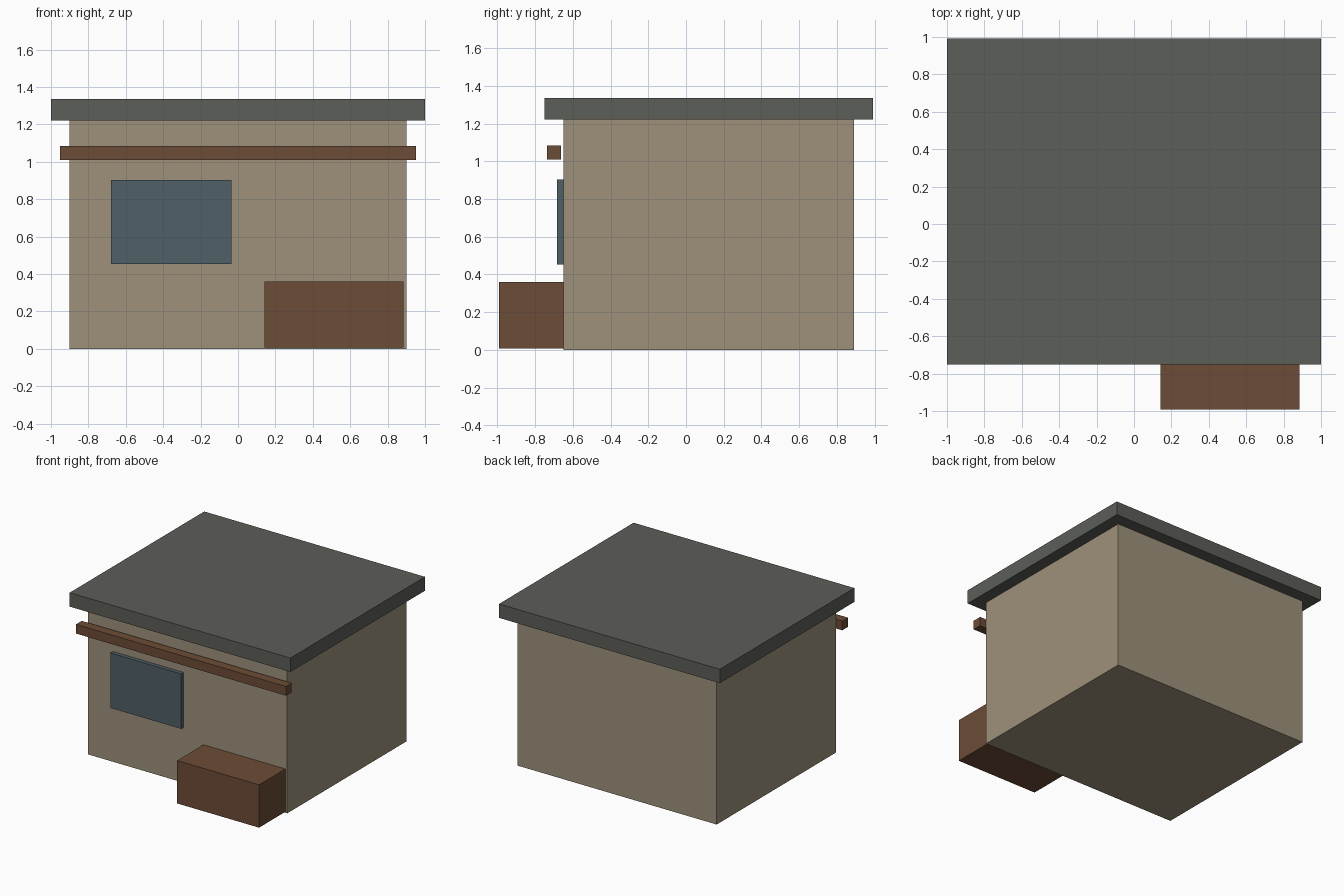
import bpy
import bmesh
from mathutils import Vector

if "Cube" in bpy.data.objects:
    bpy.data.objects.remove(bpy.data.objects["Cube"])


def material(name, rgb):
    m = bpy.data.materials.new(name)
    m.diffuse_color = (*rgb, 1.0)
    m.use_nodes = True
    m.node_tree.nodes["Principled BSDF"].inputs["Base Color"].default_value = m.diffuse_color
    return m


def box(name, x, y, z, mat):
    """Box spanning the (min, max) ranges on each axis."""
    bm = bmesh.new()
    bmesh.ops.create_cube(bm, size=1.0)
    bmesh.ops.scale(bm, vec=Vector([r[1] - r[0] for r in (x, y, z)]), verts=bm.verts)
    bmesh.ops.translate(bm, vec=Vector([(r[0] + r[1]) / 2 for r in (x, y, z)]), verts=bm.verts)
    mesh = bpy.data.meshes.new(name)
    bm.to_mesh(mesh)
    bm.free()
    mesh.materials.append(mat)
    obj = bpy.data.objects.new(name, mesh)
    bpy.context.collection.objects.link(obj)
    return obj


plaster = material("plaster", (0.34, 0.285, 0.195))
slate = material("slate", (0.107, 0.112, 0.098))
wood = material("wood", (0.15, 0.072, 0.037))
glass = material("glass", (0.08, 0.117, 0.133))

# Main volume and overhanging flat roof
box("walls", (-0.902, 0.902), (-0.651, 0.891), (0.0, 1.222), plaster)
box("roof", (-1.0, 1.0), (-0.75, 0.991), (1.222, 1.336), slate)

# Front details: beam standing just off the wall, window panel, porch crate
box("front_beam", (-0.951, 0.951), (-0.738, -0.663), (1.01, 1.085), wood)
box("window", (-0.678, -0.036), (-0.683, -0.651), (0.453, 0.903), glass)
box("crate", (0.143, 0.885), (-0.991, -0.651), (0.008, 0.359), wood)
